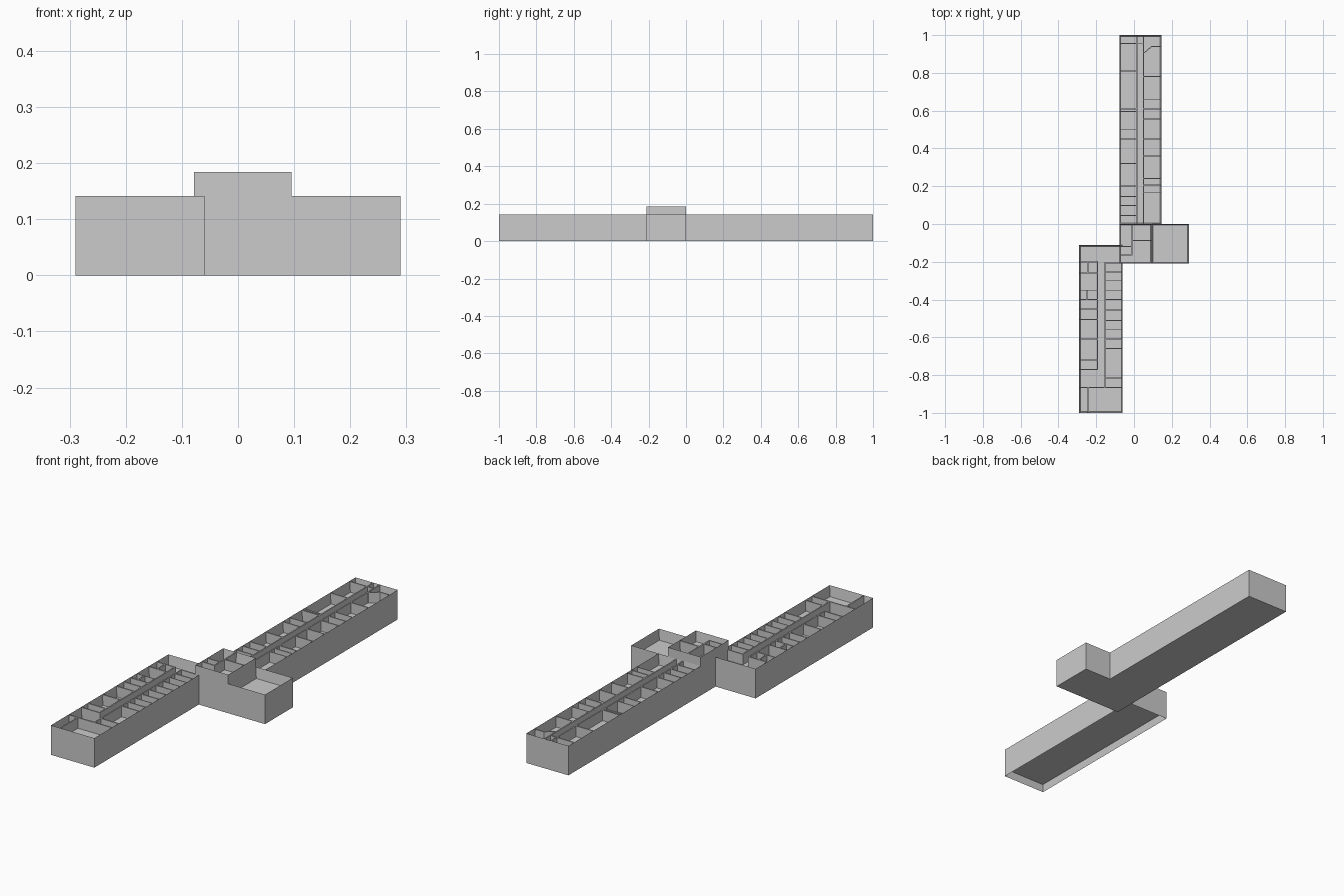
import bpy, bmesh

if "Cube" in bpy.data.objects:
    bpy.data.objects.remove(bpy.data.objects["Cube"])

WALL = 0.009      # outer wall thickness
PART = 0.006      # partition thickness
THIN = 0.003      # light partition thickness


def sink(bm, up, depth, thick):
    """Inset the top or bottom face and push it into the block."""
    bm.normal_update()
    face = max(bm.faces, key=lambda f: f.calc_center_median().z * up)
    bmesh.ops.inset_region(bm, faces=[face], thickness=thick)
    bmesh.ops.translate(bm, verts=list(face.verts), vec=(0, 0, -up * depth))


def box(bm, x0, x1, y0, y1, z0, z1):
    verts = bmesh.ops.create_cube(bm, size=1)["verts"]
    for v in verts:
        v.co.x = x1 if v.co.x > 0 else x0
        v.co.y = y1 if v.co.y > 0 else y0
        v.co.z = z1 if v.co.z > 0 else z0


def finish(name, bm):
    me = bpy.data.meshes.new(name)
    bmesh.ops.recalc_face_normals(bm, faces=bm.faces)
    bm.to_mesh(me)
    bm.free()
    bpy.context.collection.objects.link(bpy.data.objects.new(name, me))


def shell(name, x0, x1, y0, y1, top, floor, recess=0):
    bm = bmesh.new()
    box(bm, x0, x1, y0, y1, 0, top)
    sink(bm, 1, top - floor, WALL)
    if recess:
        sink(bm, -1, recess, WALL)
    finish(name, bm)


def partitions(name, floor, top, across=(), along=()):
    """across: (x0, x1, [y...], thickness); along: (x, y0, y1)."""
    bm = bmesh.new()
    for x0, x1, ys, t in across:
        for y in ys:
            box(bm, x0, x1, y - t / 2, y + t / 2, floor, top)
    for x, y0, y1 in along:
        box(bm, x - PART / 2, x + PART / 2, y0, y1, floor, top)
    finish(name, bm)


LOW, HIGH = 0.141, 0.184
FLOOR, TOWER_FLOOR = 0.09, 0.135

# Outer shells with sunken floors
shell("north_wing", -0.078, 0.145, 0, 1, LOW, FLOOR)
shell("central_tower", -0.078, 0.095, -0.21, 0, HIGH, TOWER_FLOOR)
shell("east_hall", 0.095, 0.29, -0.21, 0, LOW, FLOOR)
shell("south_wing", -0.29, -0.06, -1, -0.112, LOW, FLOOR, recess=0.035)

# Rooms and corridor of the north wing
partitions("north_rooms", FLOOR, LOW - 0.0005,
    across=[
        (-0.075, 0.015, [0.955, 0.81, 0.61, 0.595, 0.45, 0.32, 0.2, 0.145,
                         0.097, 0.045], PART),
        (-0.075, 0.015, [0.5], THIN),
        (0.05, 0.14, [0.78, 0.61, 0.555, 0.45, 0.36, 0.24, 0.205], PART),
        (0.05, 0.14, [0.66, 0.165], THIN),
        (0.015, 0.05, [0.955], THIN),
        (0.092, 0.14, [0.94], PART)],
    along=[(0.015, 0.003, 0.997), (0.05, 0.003, 0.997)])

# Slanted wall at the north east end
bm = bmesh.new()
base = [bm.verts.new(p) for p in ((0.05, 0.905, FLOOR), (0.056, 0.905, FLOOR),
                                  (0.095, 0.937, FLOOR), (0.092, 0.943, FLOOR))]
face = bm.faces.new(base)
new = bmesh.ops.extrude_face_region(bm, geom=[face])["geom"]
bmesh.ops.translate(bm, vec=(0, 0, LOW - FLOOR - 0.0005),
                    verts=[v for v in new if isinstance(v, bmesh.types.BMVert)])
finish("slanted_wall", bm)

# Rooms of the tower
partitions("tower_rooms", TOWER_FLOOR, HIGH - 0.0005,
    across=[(-0.075, -0.01, [-0.12, -0.163], PART), (-0.01, 0.09, [-0.088], PART)],
    along=[(-0.01, -0.166, -0.003)])

# Rooms and corridor of the south wing
partitions("south_rooms", FLOOR, LOW - 0.0005,
    across=[
        (-0.287, -0.193, [-0.2, -0.26, -0.4, -0.45, -0.505, -0.61, -0.72,
                          -0.77], PART),
        (-0.287, -0.193, [-0.35], THIN),
        (-0.155, -0.063, [-0.207, -0.255, -0.4, -0.455, -0.51, -0.61, -0.66,
                          -0.815], PART),
        (-0.155, -0.063, [-0.3, -0.35, -0.56], THIN),
        (-0.287, -0.063, [-0.865], PART)],
    along=[(-0.193, -0.773, -0.197), (-0.155, -0.865, -0.204),
           (-0.245, -0.26, -0.2), (-0.25, -0.4, -0.35), (-0.242, -0.997, -0.865)])
